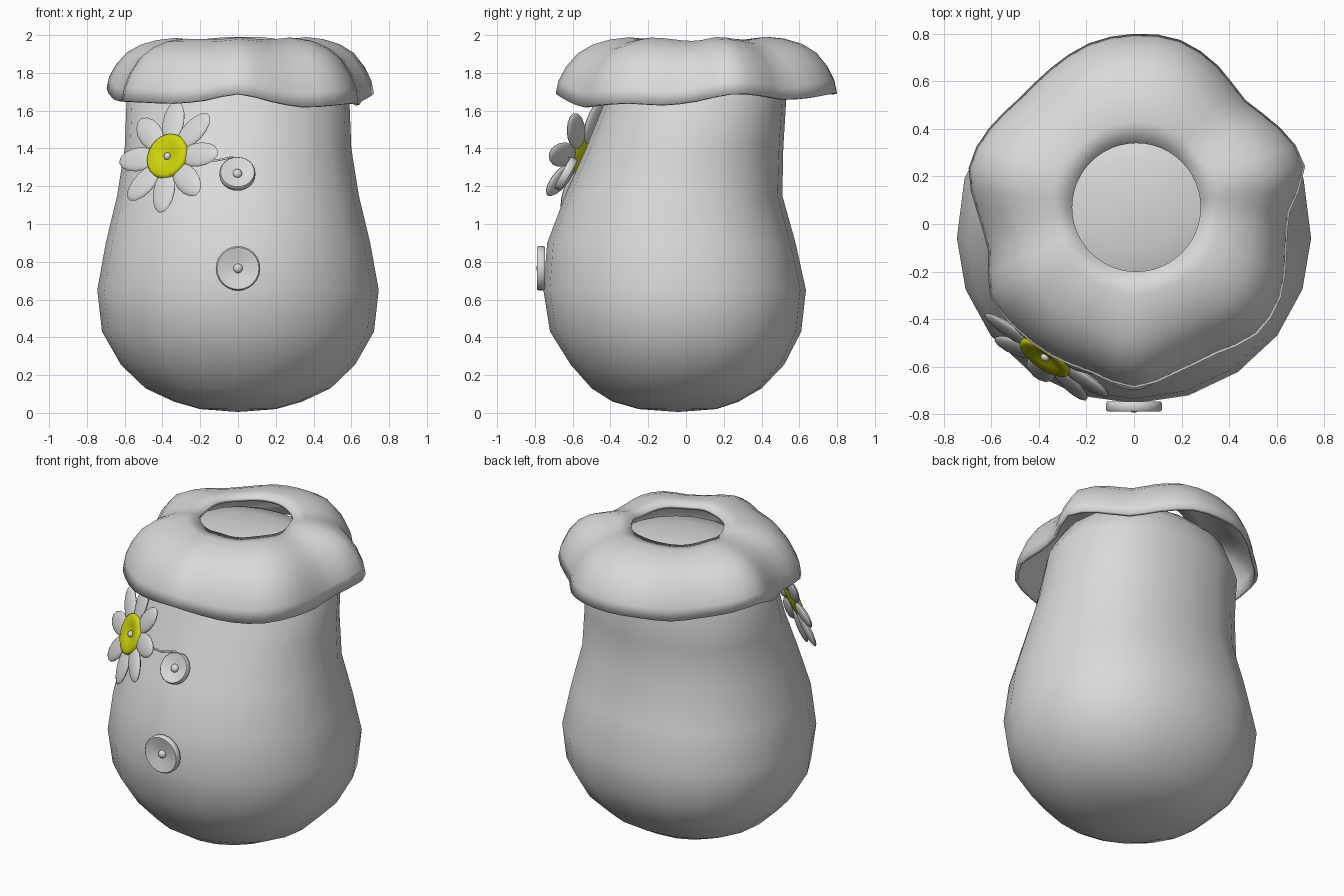
import bpy, bmesh, math
from mathutils import Vector, Matrix

if "Cube" in bpy.data.objects:
    bpy.data.objects.remove(bpy.data.objects["Cube"])


def material(name, rgb):
    m = bpy.data.materials.new(name)
    m.diffuse_color = (*rgb, 1)
    m.use_nodes = True
    m.node_tree.nodes["Principled BSDF"].inputs["Base Color"].default_value = m.diffuse_color
    return m


GREY = material("light grey", (0.70, 0.70, 0.70))
YELLOW = material("flower yellow", (0.62, 0.67, 0.003))


def finish(name, bm, mat, matrix=Matrix(), angle=50):
    me = bpy.data.meshes.new(name)
    bm.to_mesh(me)
    bm.free()
    me.transform(matrix)
    me.materials.append(mat)
    ob = bpy.data.objects.new(name, me)
    bpy.context.collection.objects.link(ob)
    bpy.ops.object.select_all(action='DESELECT')
    ob.select_set(True)
    bpy.context.view_layer.objects.active = ob
    bpy.ops.object.shade_smooth_by_angle(angle=math.radians(angle))
    return ob


def loft(rings, bottom=None, top=None):
    """Skin rings of points from bottom to top, with optional pole points."""
    bm = bmesh.new()
    vs = [[bm.verts.new(p) for p in ring] for ring in rings]
    n = len(vs[0])
    for a, b in zip(vs, vs[1:]):
        for j in range(n):
            k = (j + 1) % n
            bm.faces.new((a[j], a[k], b[k], b[j]))
    for pole, ring, flip in ((bottom, vs[0], True), (top, vs[-1], False)):
        if pole:
            p = bm.verts.new(pole)
            for j in range(n):
                k = (j + 1) % n
                bm.faces.new((ring[k], ring[j], p) if flip else (ring[j], ring[k], p))
    return bm


def ellipse(z, rx, y0, y1, n=20, back=2.0):
    """Oval ring; a back exponent above 2 makes its rear half squarer."""
    c, r = (y0 + y1) / 2, (y1 - y0) / 2
    pts = []
    for i in range(n):
        u, v = math.cos(2 * math.pi * i / n), math.sin(2 * math.pi * i / n)
        e = 2 / back if v > 0 else 1
        pts.append((rx * math.copysign(abs(u) ** e, u), c + r * math.copysign(abs(v) ** e, v), z))
    return pts


def lathe(profile, n=20):
    rings = [ellipse(z, r, -r, r, n) for r, z in profile[1:-1]]
    return loft(rings, (0, 0, profile[0][1]), (0, 0, profile[-1][1]))


def facing(loc, normal):
    return Matrix.Translation(loc) @ Vector(normal).to_track_quat('Z', 'Y').to_matrix().to_4x4()


def blob(name, radii, matrix, mat=GREY):
    bm = bmesh.new()
    bmesh.ops.create_uvsphere(bm, u_segments=14, v_segments=10, radius=1)
    return finish(name, bm, mat, matrix @ Matrix.Diagonal((*radii, 1)))


# Sack-shaped body: height, half width, front, back
body = [
    (0.02, 0.20, -0.25, 0.16), (0.06, 0.34, -0.39, 0.28), (0.13, 0.49, -0.50, 0.40),
    (0.255, 0.62, -0.61, 0.52), (0.43, 0.72, -0.72, 0.61), (0.65, 0.745, -0.755, 0.635),
    (0.90, 0.70, -0.735, 0.58), (1.15, 0.64, -0.64, 0.51), (1.40, 0.60, -0.53, 0.515),
    (1.65, 0.59, -0.43, 0.53), (1.80, 0.50, -0.37, 0.49), (1.87, 0.37, -0.28, 0.42),
    (1.91, 0.20, -0.12, 0.27)]
finish("body", loft([ellipse(*r, back=2.3) for r in body], (0, -0.04, 0.005), (0, 0.07, 1.925)), GREY)

# Wavy collar: lip radius and lip height every 15 degrees, starting at +x
lip_r = [.655, .745, .71, .665, .71, .75, .75, .735, .70, .68, .705, .72,
         .66, .635, .70, .70, .70, .70, .74, .70, .69, .73, .715, .665]
lip_z = [1.65, 1.69, 1.68, 1.66, 1.67, 1.69, 1.69, 1.69, 1.67, 1.68, 1.70, 1.72,
         1.66, 1.65, 1.65, 1.645, 1.64, 1.655, 1.69, 1.65, 1.62, 1.63, 1.64, 1.63]


def refine(vals):
    """Add a smoothly interpolated value between neighbours of a closed list."""
    n, out = len(vals), []
    for i in range(n):
        a, b, c, d = (vals[(i + k) % n] for k in (-1, 0, 1, 2))
        out += [b, (9 * (b + c) - a - d) / 16]
    return out


lip_r, lip_z = refine(lip_r), refine(lip_z)
# Share of the way from hole to lip, and share of the full height
drape = [(1, 0), (.97, .22), (.89, .46), (.76, .70), (.6, .855), (.4, .955), (.2, 1), (0, .975)]
rings = []
for t, h in drape:
    ring = []
    for i, (rl, zl) in enumerate(zip(lip_r, lip_z)):
        a = 2 * math.pi * i / len(lip_r)
        r = 0.27 + (rl - 0.27) * t
        z = zl + (1.98 - zl) * h + 0.35 * (rl - 0.70) * h * (0.4 + t)
        ring.append((r * math.cos(a) + 0.01 * (1 - t), 0.05 + 0.02 * (1 - t) + r * math.sin(a), z))
    rings.append(ring)
collar = finish("collar", loft(rings), GREY)
shell = collar.modifiers.new("thickness", 'SOLIDIFY')
shell.thickness = 0.02
shell.offset = -1


# Dished buttons with a bead in the middle
def button(name, radius, matrix):
    prof = [(0, -.02), (radius * .95, -.02), (radius, -.012), (radius, .014), (radius * .94, .022),
            (radius * .85, .02), (radius * .4, .006), (0, 0)]
    finish(name, lathe(prof, 24), GREY, matrix)
    blob(name + "_bead", (.025, .025, .02), matrix @ Matrix.Translation((0, 0, .006)))


button("upper_button", 0.095, facing((-0.003, -0.635, 1.265), (0, -0.87, 0.48)))
button("lower_button", 0.118, facing((0, -0.767, 0.765), (0, -1, 0)))

# Flower: eight petals around a yellow dished centre
flower = facing((-0.367, -0.55, 1.355), (-0.54, -0.78, 0.33))
for i in range(8):
    turn = Matrix.Rotation(math.radians(94 + 45 * i), 4, 'Z')
    blob("petal", (.122, .068, .02), flower @ turn @ Matrix.Translation((.192, 0, 0)))
disc = [(0, -.005), (.11, -.005), (.125, .008), (.122, .022), (.108, .03), (.06, .022), (.022, .01), (0, .008)]
finish("flower_centre", lathe(disc, 24), YELLOW, flower)
blob("flower_bead", (.02, .02, .016), flower @ Matrix.Translation((0, 0, .014)))

# Thin thread between flower and upper button
path = [(-.20, -.62, 1.35), (-.12, -.615, 1.335), (-.07, -.61, 1.345), (-.03, -.60, 1.355), (-.005, -.59, 1.335)]
cu = bpy.data.curves.new("thread", 'CURVE')
cu.dimensions = '3D'
cu.bevel_depth = 0.006
cu.bevel_resolution = 1
cu.use_fill_caps = True
sp = cu.splines.new('POLY')
sp.points.add(len(path) - 1)
for p, co in zip(sp.points, path):
    p.co = (*co, 1)
cu.materials.append(GREY)
bpy.context.collection.objects.link(bpy.data.objects.new("thread", cu))
